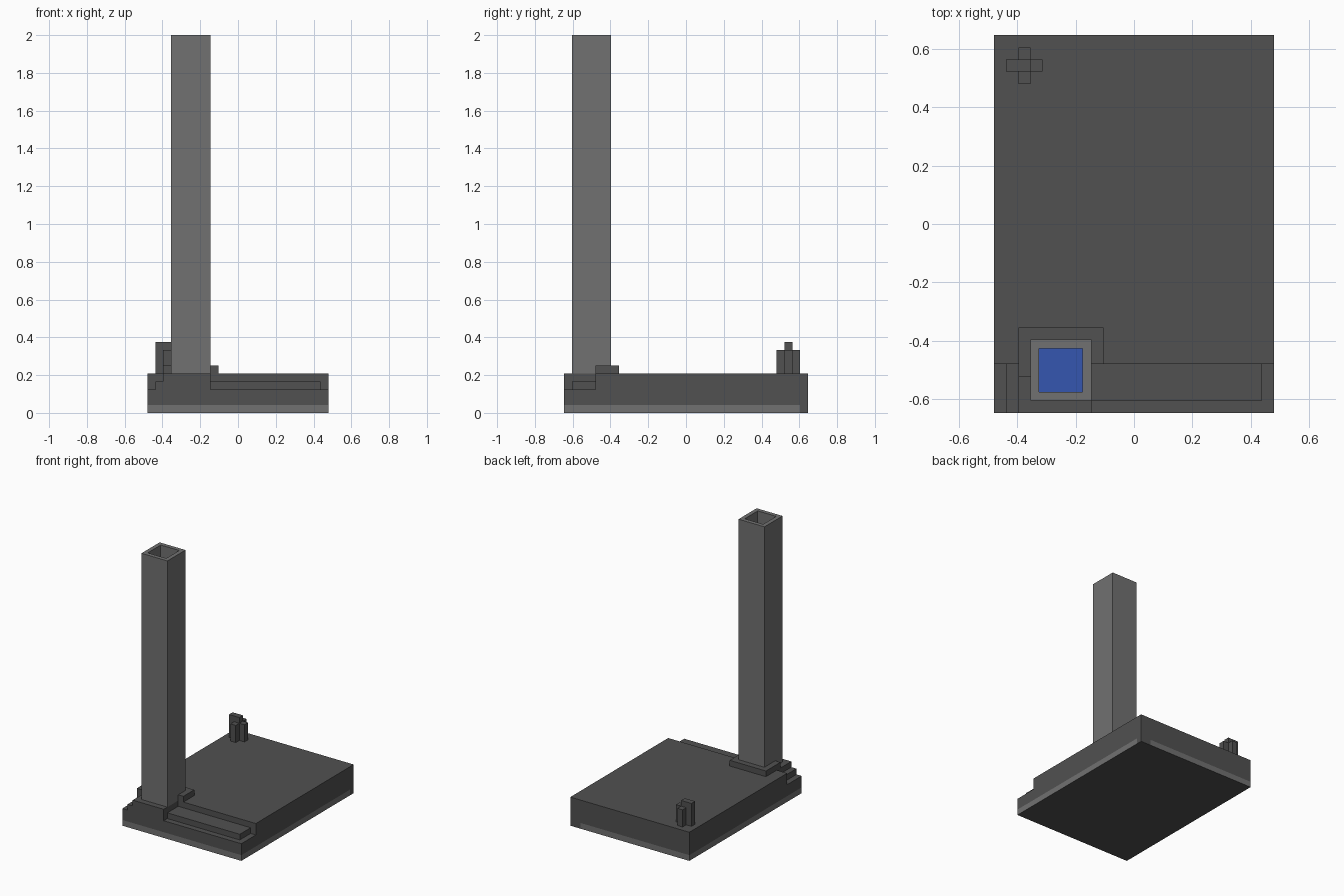
import bpy, bmesh
from mathutils import Vector

if "Cube" in bpy.data.objects:
    bpy.data.objects.remove(bpy.data.objects["Cube"], do_unlink=True)


def material(name, rgb):
    m = bpy.data.materials.new(name)
    m.use_nodes = True
    m.diffuse_color = (*rgb, 1)
    m.node_tree.nodes["Principled BSDF"].inputs["Base Color"].default_value = (*rgb, 1)
    return m


DARK = material("dark grey", (0.082, 0.082, 0.082))
LIGHT = material("light grey", (0.165, 0.165, 0.165))
BLUE = material("blue", (0.036, 0.093, 0.434))

U = 1 / 24            # grid unit
HX, HY = 11.5, 15.5   # half footprint in grid units


def finish(name, bm, mats):
    bmesh.ops.recalc_face_normals(bm, faces=bm.faces)
    mesh = bpy.data.meshes.new(name)
    bm.to_mesh(mesh)
    bm.free()
    for m in mats:
        mesh.materials.append(m)
    ob = bpy.data.objects.new(name, mesh)
    bpy.context.collection.objects.link(ob)
    return ob


def add_box(bm, x, y, z):
    """Box between (low, high) pairs given in grid units from the right, front, bottom corner."""
    lo = Vector((x[0] - HX, y[0] - HY, z[0])) * U
    hi = Vector((x[1] - HX, y[1] - HY, z[1])) * U
    verts = bmesh.ops.create_cube(bm, size=1)["verts"]
    for v in verts:
        v.co = Vector((hi[i] if v.co[i] > 0 else lo[i] for i in range(3)))
    return verts


def boxes(name, parts, mat=DARK):
    bm = bmesh.new()
    for p in parts:
        add_box(bm, *p)
    return finish(name, bm, [mat])


# Bottom trim: light sides, dark underside and one dark back corner
bm = bmesh.new()
hx, hy = HX * U, HY * U
outline = [(-hx, -hy), (hx, -hy), (hx, hy - U), (hx, hy), (hx - 2 * U, hy), (-hx, hy)]
face = bm.faces.new([bm.verts.new((x, y, 0)) for x, y in outline])
top = bmesh.ops.extrude_face_region(bm, geom=[face])["geom"]
bmesh.ops.translate(bm, vec=(0, 0, U), verts=[g for g in top if isinstance(g, bmesh.types.BMVert)])
bm.normal_update()
for f in bm.faces:
    c = f.calc_center_median()
    corner = c.x > hx - 2 * U and c.y > hy - U
    f.material_index = 1 if abs(f.normal.z) < 0.5 and not corner else 0
finish("bottom_trim", bm, [DARK, LIGHT])

# Main slab, raised deck and front ledge
boxes("base_slab", [((0, 23), (0, 31), (1, 3))])
boxes("deck", [((0, 23), (4, 31), (3, 5))])
boxes("front_ledge", [((8, 22), (1, 4), (3, 4))])

# Stepped footing and collar around the column
boxes("footing", [((1, 2), (0, 4), (3, 4)),
                  ((2, 8), (0, 4), (3, 5))])
boxes("collar", [((2, 3), (3, 7), (5, 6)),
                 ((3, 8), (6, 7), (5, 6)),
                 ((8, 9), (4, 7), (5, 6))])

# Hollow square column with a blue floor in the shaft
bm = bmesh.new()
add_box(bm, (3, 8), (1, 6), (5, 48))
bm.normal_update()
cap = max(bm.faces, key=lambda f: f.calc_center_median().z)
bmesh.ops.inset_region(bm, faces=[cap], thickness=U)
geom = bmesh.ops.extrude_face_region(bm, geom=[cap])["geom"]
bmesh.ops.translate(bm, vec=(0, 0, -42.8 * U), verts=[g for g in geom if isinstance(g, bmesh.types.BMVert)])
floor = next(g for g in geom if isinstance(g, bmesh.types.BMFace))
floor.material_index = 1
if cap.is_valid and cap is not floor:
    bmesh.ops.delete(bm, geom=[cap], context="FACES_ONLY")
finish("column", bm, [LIGHT, BLUE])

# Small cross-shaped post at the back, with a taller side
boxes("post_tall", [((1, 3), (28, 29), (5, 9))])
boxes("post_arms", [((2, 3), (27, 28), (5, 8)),
                    ((2, 3), (29, 30), (5, 8)),
                    ((3, 4), (28, 29), (5, 8))])
